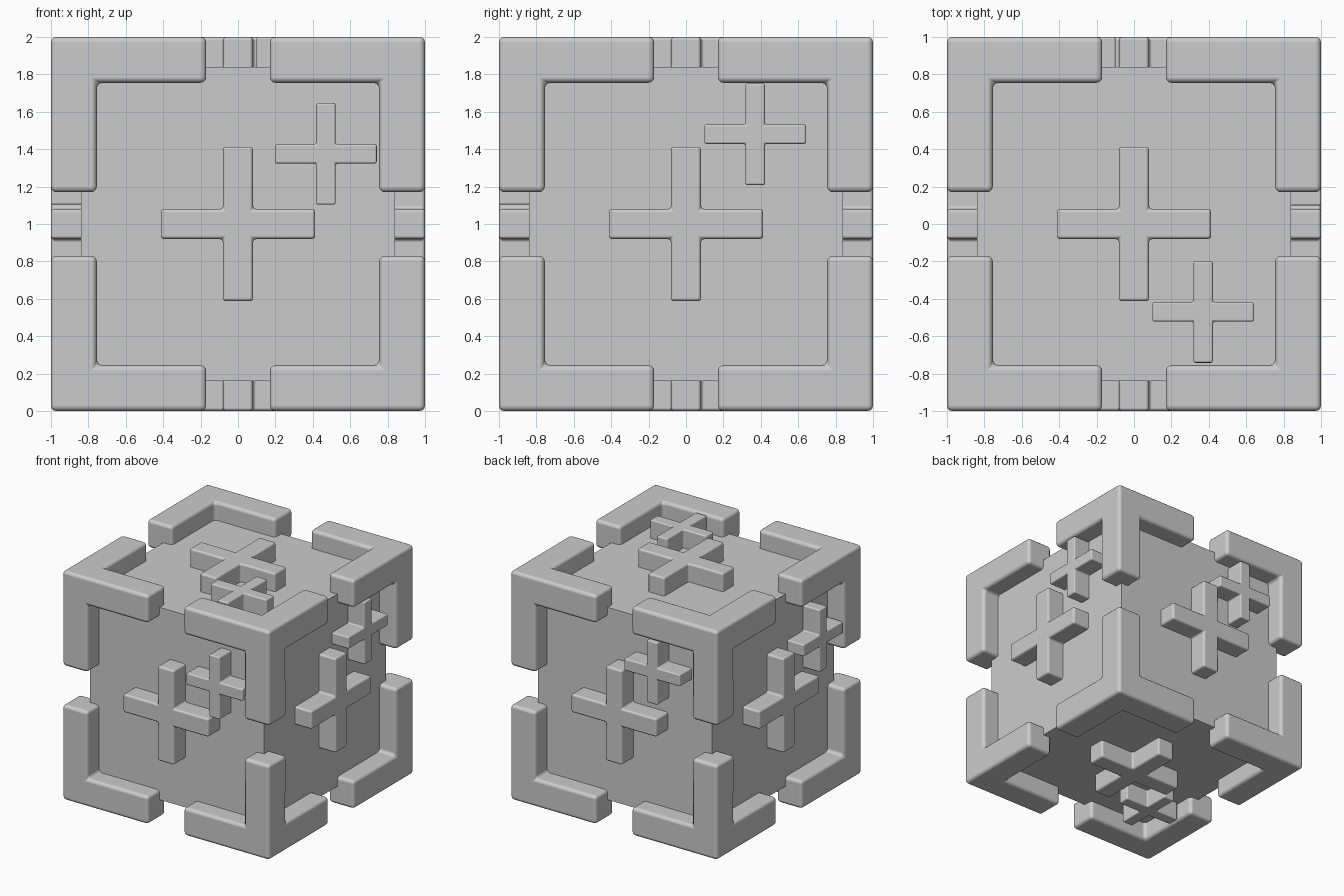
import bpy, bmesh
from mathutils import Vector, Matrix

if "Cube" in bpy.data.objects:
    bpy.data.objects.remove(bpy.data.objects["Cube"])

CENTRE = Vector((0, 0, 1))
CORE = 0.84          # half size of the inner cube


def finish(name, bm, bevel, segments=3):
    bmesh.ops.recalc_face_normals(bm, faces=bm.faces)
    for f in bm.faces:
        f.smooth = bevel > 0
    mesh = bpy.data.meshes.new(name)
    bm.to_mesh(mesh)
    bm.free()
    ob = bpy.data.objects.new(name, mesh)
    bpy.context.collection.objects.link(ob)
    ob.location = CENTRE
    if bevel > 0:
        mod = ob.modifiers.new("soft_edges", 'BEVEL')
        mod.width = bevel
        mod.segments = segments
        mod.limit_method = 'ANGLE'
        mod.harden_normals = True
    return ob


def box(size, centre):
    bm = bmesh.new()
    bmesh.ops.create_cube(bm, size=1)
    bmesh.ops.scale(bm, vec=size, verts=bm.verts)
    bmesh.ops.translate(bm, vec=centre, verts=bm.verts)
    bm.normal_update()
    return bm


def pull(bm, directions, length):
    # extrude each face pointing along one of the directions
    faces = [f for f in bm.faces if any(f.normal.dot(d) > 0.9 for d in directions)]
    moves = [f.normal * length for f in faces]
    new = bmesh.ops.extrude_discrete_faces(bm, faces=faces)["faces"]
    for f in new:
        move = max(moves, key=lambda m: m.dot(f.normal))
        bmesh.ops.translate(bm, vec=move, verts=f.verts)


# inner cube
finish("core_cube", box((2 * CORE,) * 3, (0, 0, 0)), 0)

# eight three-armed corner brackets
for sx in (-1, 1):
    for sy in (-1, 1):
        for sz in (-1, 1):
            s = Vector((sx, sy, sz))
            bm = box((0.245,) * 3, s * 0.8775)
            pull(bm, [Vector((-sx, 0, 0)), Vector((0, -sy, 0)), Vector((0, 0, -sz))], 0.585)
            finish("corner_bracket", bm, 0.03)


def cross(name, normal, up, centre, reach, half, bevel):
    n, v = Vector(normal), Vector(up)
    u = v.cross(n)
    bm = box((2 * half, 2 * half, 0.2), (centre[0], centre[1], 0.9))
    pull(bm, [Vector(d) for d in ((1, 0, 0), (-1, 0, 0), (0, 1, 0), (0, -1, 0))], reach - half)
    bm.transform(Matrix((u, v, n)).transposed().to_4x4())
    finish(name, bm, bevel)


# a large centred cross and a small offset cross on every face
Z = (0, 0, 1)
Y = (0, 1, 0)
for side, normal, up, offset in (
        ("front", (0, -1, 0), Z, (0.47, 0.375)),
        ("right", (1, 0, 0), Z, (0.37, 0.48)),
        ("back", (0, 1, 0), Z, (0.37, 0.475)),
        ("left", (-1, 0, 0), Z, (0.47, 0.375)),
        ("top", (0, 0, 1), Y, (0.37, -0.47)),
        ("bottom", (0, 0, -1), Y, (0.47, -0.375))):
    cross(side + "_large_cross", normal, up, (0, 0), 0.413, 0.08, 0.018)
    cross(side + "_small_cross", normal, up, offset, 0.272, 0.052, 0.012)
